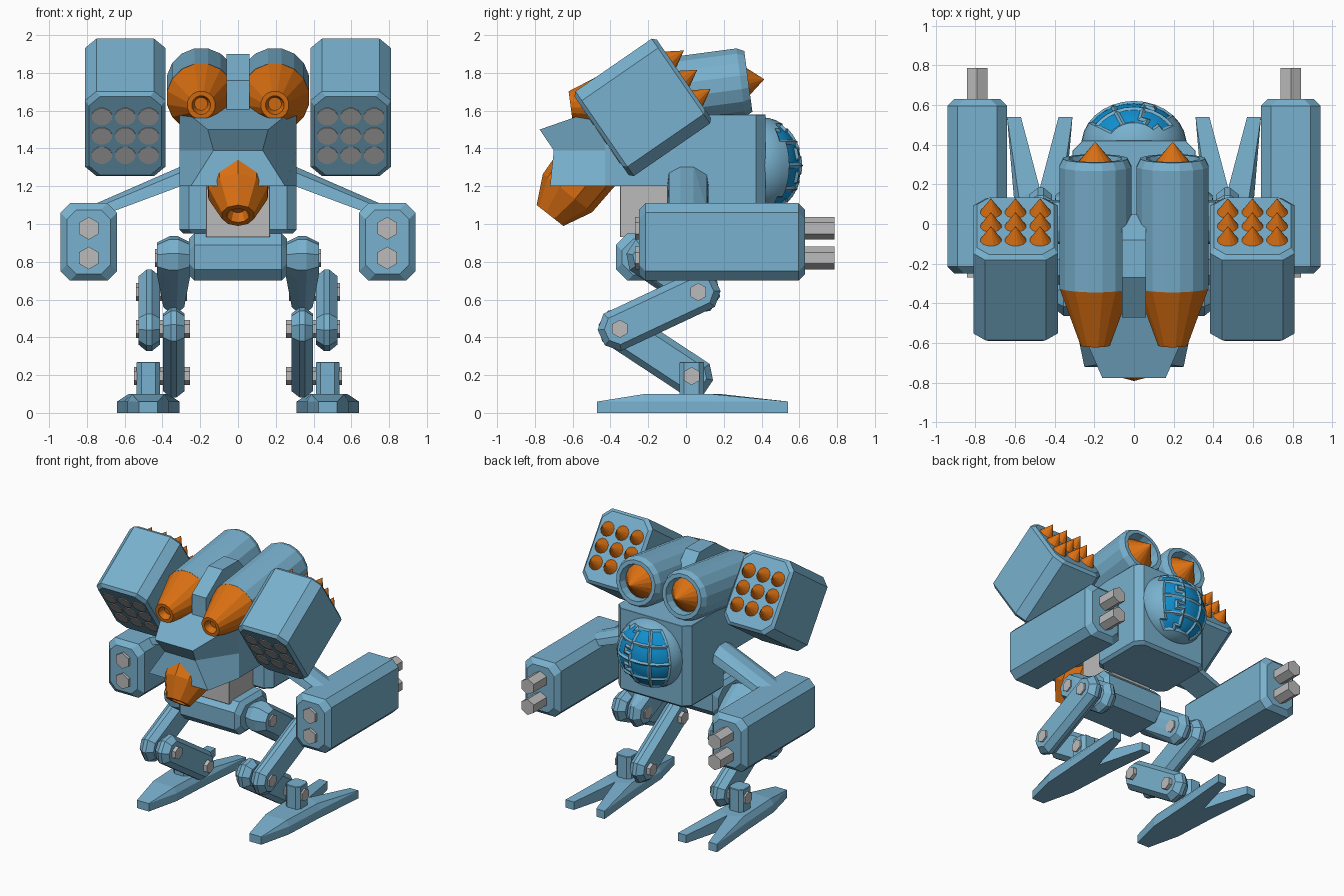
import bpy, bmesh, math
from mathutils import Matrix, Vector

if "Cube" in bpy.data.objects:
    bpy.data.objects.remove(bpy.data.objects["Cube"])


def material(name, rgb):
    m = bpy.data.materials.new(name)
    m.diffuse_color = (*rgb, 1)
    m.use_nodes = True
    m.node_tree.nodes["Principled BSDF"].inputs["Base Color"].default_value = m.diffuse_color
    return m


BLUE = material("armour blue", (0.19, 0.44, 0.62))
ORANGE = material("warhead orange", (0.70, 0.16, 0.006))
GREY = material("metal grey", (0.50, 0.50, 0.50))
GLASS = material("canopy glass", (0.005, 0.28, 0.64))


def finish(name, bm, *mats):
    bmesh.ops.recalc_face_normals(bm, faces=bm.faces)
    me = bpy.data.meshes.new(name)
    bm.to_mesh(me)
    bm.free()
    for m in mats:
        me.materials.append(m)
    ob = bpy.data.objects.new(name, me)
    bpy.context.collection.objects.link(ob)
    return ob


def hull(name, mat, points):
    """Convex solid around a set of points."""
    bm = bmesh.new()
    vs = [bm.verts.new(p) for p in points]
    res = bmesh.ops.convex_hull(bm, input=vs)
    bmesh.ops.delete(bm, geom=[v for v in bm.verts if not v.link_faces], context='VERTS')
    bmesh.ops.dissolve_limit(bm, angle_limit=0.01, verts=bm.verts, edges=bm.edges)
    return finish(name, bm, mat)


def tilt(t):
    """Rotation taking local z to the direction at t degrees above +y."""
    return Matrix.Rotation(math.radians(t - 90), 4, 'X')


def cbox(name, mat, centre, half, c, e, rot=Matrix()):
    """Box with long edges (local z) cut by c and end rims cut by e."""
    a, b, h = half
    m = Matrix.Translation(centre) @ rot
    pts = []
    for inset, z in ((e, h), (0, h - e)):
        p, q = a - inset, b - inset
        for sx in (1, -1):
            for sy in (1, -1):
                for sz in (1, -1):
                    pts += [m @ Vector((sx * p, sy * (q - c), sz * z)),
                            m @ Vector((sx * (p - c), sy * q, sz * z))]
    return hull(name, mat, pts)


def lathe(name, mat, origin, rot, profile, n):
    """Revolve (distance, radius) points round the local z axis."""
    bm = bmesh.new()
    vs = [bm.verts.new((r, 0, s)) for s, r in profile]
    es = [bm.edges.new(p) for p in zip(vs, vs[1:])]
    bmesh.ops.spin(bm, geom=vs + es, axis=(0, 0, 1), cent=(0, 0, 0),
                   angle=math.tau, steps=n, use_merge=True)
    bmesh.ops.remove_doubles(bm, verts=bm.verts, dist=1e-4)
    bm.transform(Matrix.Translation(origin) @ rot @ Matrix.Rotation(math.pi / n, 4, 'Z'))
    return finish(name, bm, mat)


def rod(name, mat, p0, p1, r, n=6):
    d = Vector(p1) - Vector(p0)
    rot = d.to_track_quat('Z', 'Y').to_matrix().to_4x4()
    return lathe(name, mat, p0, rot, [(0, 0), (0, r), (d.length, r), (d.length, 0)], n)


def link(name, x, w0, w1, p0, p1, r):
    """Leg link with octagonal ends and ridged edges; p are (y, z)."""
    ang = math.atan2(p1[1] - p0[1], p1[0] - p0[0])
    pts = []
    for (y, z), w in ((p0, w0), (p1, w1)):
        for k in range(8):
            t = ang + (k + 0.5) * math.pi / 4
            for dx, f in ((w, 0.7), (0.25 * w, 1), (-0.25 * w, 1), (-w, 0.7)):
                pts.append((x + dx, y + f * r * math.cos(t), z + f * r * math.sin(t)))
    return hull(name, BLUE, pts)


# torso
cbox("torso_rear", BLUE, (0, 0.18, 1.265), (0.31, 0.24, 0.315), 0.05, 0.02)
cbox("torso_top", BLUE, (0, -0.03, 1.39), (0.31, 0.45, 0.19), 0.05, 0.002)
cbox("waist", GREY, (0, -0.19, 1.08), (0.17, 0.16, 0.15), 0.002, 0.002)
cbox("pelvis", BLUE, (0, -0.18, 0.825), (0.125, 0.19, 0.26), 0.06, 0.03,
     Matrix.Rotation(math.pi / 2, 4, 'Y'))

# nose: back section joined to a front section with an overhanging lip
bm = bmesh.new()
back = [(0.31, -0.43, 1.62), (0.31, -0.43, 1.39), (0.31, -0.43, 1.2)]
front = [(0.16, -0.775, 1.5), (0.13, -0.70, 1.39), (0.25, -0.72, 1.2)]
rings = [[bm.verts.new(p) for p in sec] + [bm.verts.new((-x, y, z)) for x, y, z in reversed(sec)]
         for sec in (back, front)]
for i in range(6):
    j = (i + 1) % 6
    bm.faces.new((rings[0][i], rings[0][j], rings[1][j], rings[1][i]))
for r in rings:
    bm.faces.new((r[0], r[1], r[4], r[5]))
    bm.faces.new((r[1], r[2], r[3], r[4]))
finish("nose", bm, BLUE)

# chin gun
lathe("chin_gun", ORANGE, (0, -0.72, 1.045), tilt(52),
      [(0.05, 0), (0.05, 0.04), (0, 0.06), (0, 0.09), (0.15, 0.165), (0.34, 0.175), (0.34, 0)], 10)

# spine block between the launch tubes
hull("spine_block", BLUE, [(x, y, z) for x in (-0.06, 0.06) for y, z in
     ((0.05, 1.58), (0.05, 1.75), (-0.08, 1.9), (-0.27, 1.9), (-0.47, 1.76), (-0.47, 1.58))])

# cockpit dome with recessed glass panels
bm = bmesh.new()
bmesh.ops.create_uvsphere(bm, u_segments=30, v_segments=18, radius=1)
bm.transform(Matrix.Translation((0, 0.40, 1.31)) @ Matrix.Diagonal((0.265, 0.22, 0.255, 1)))
panels = {}
for f in bm.faces:
    c = f.calc_center_median() - Vector((0, 0.40, 1.31))
    lon = math.degrees(math.atan2(c.y / 0.22, c.x / 0.265))
    n = Vector((c.x / 0.265, c.y / 0.22, c.z / 0.255)).normalized()
    lat = math.degrees(math.asin(n.z))
    if 36 < lon < 144 and abs(lat) < 60:
        panels.setdefault((int(lon // 36), math.floor(lat / 30)), []).append(f)
for faces in panels.values():
    bmesh.ops.inset_region(bm, faces=faces, thickness=0.014, depth=-0.01, use_even_offset=True)
    for f in faces:
        f.material_index = 1
dome = finish("cockpit_dome", bm, BLUE, GLASS)
bpy.context.view_layer.objects.active = dome
dome.select_set(True)
bpy.ops.object.shade_smooth_by_angle(angle=math.radians(30))

for s, side in ((1, "right"), (-1, "left")):
    # launch tube with tapered nozzle and warhead
    o, rt = (s * 0.195, 0.33, 1.755), tilt(7.6)
    lathe(side + "_tube", BLUE, o, rt, [(-0.656, 0), (-0.656, 0.185), (-0.04, 0.185), (0, 0.165),
                                       (0, 0.135), (-0.06, 0.125), (-0.06, 0)], 16)
    lathe(side + "_tube_nozzle", ORANGE, o, rt, [(-0.655, 0), (-0.655, 0.184), (-0.95, 0.075),
                                                (-0.95, 0.05), (-0.90, 0.035), (-0.90, 0)], 16)
    lathe(side + "_tube_warhead", ORANGE, o, rt, [(-0.058, 0), (-0.058, 0.122), (0.085, 0)], 16)

    # missile pod with vents and warheads in a 3 by 3 grid
    rp = tilt(34.6)
    c = Vector((s * 0.597, -0.229, 1.6175))
    cbox(side + "_missile_pod", BLUE, c, (0.213, 0.2725, 0.265), 0.06, 0.02, rp)
    for i in (-1, 0, 1):
        for j in (-1, 0, 1):
            at = c + rp @ Vector((i * 0.124, j * 0.124, 0))
            lathe(side + "_pod_vent", GREY, at, rp,
                  [(-0.26, 0), (-0.26, 0.055), (-0.269, 0.055), (-0.269, 0)], 12)
            lathe(side + "_pod_warhead", ORANGE, at, rp,
                  [(0.26, 0), (0.26, 0.054), (0.265, 0.054), (0.35, 0)], 12)

    # arm: strut, forearm and twin barrels
    hull(side + "_upper_arm", BLUE,
         [(s * x, y, z0 + h) for x, z0, k in ((0.29, 1.205, 0.105), (0.76, 1.03, 0.075))
          for y, h in ((-0.1, 0), (0.12, 0), (-0.09, 0.7 * k), (0.11, 0.6 * k), (-0.03, k), (0.04, k))])
    cbox(side + "_forearm", BLUE, (s * 0.79, 0.19, 0.905), (0.15, 0.205, 0.44), 0.05, 0.035, tilt(0))
    for z in (0.977, 0.82):
        rod(side + "_barrel", GREY, (s * 0.79, -0.27, z), (s * 0.79, 0.785, z), 0.06)

    # leg: hip, thigh and shin zigzag joined by hexagonal pins
    hip, upper, knee, ankle = (-0.2, 0.82), (0.065, 0.64), (-0.35, 0.445), (0.03, 0.195)
    link(side + "_hip", s * 0.34, 0.09, 0.055, hip, upper, 0.118)
    link(side + "_thigh", s * 0.47, 0.058, 0.058, upper, knee, 0.118)
    link(side + "_shin", s * 0.34, 0.058, 0.058, knee, ankle, 0.115)
    for p, x0, x1 in ((hip, 0.2, 0.44), (upper, 0.27, 0.54), (knee, 0.255, 0.54), (ankle, 0.255, 0.55)):
        rod(side + "_leg_pin", GREY, (s * x0, *p), (s * x1, *p), 0.048)
    cbox(side + "_ankle", BLUE, (s * 0.475, 0.03, 0.17), (0.062, 0.065, 0.1), 0.025, 0.004)

    # forked foot
    half = [(0.05, -0.47, 0.06), (0.11, -0.22, 0.1), (0.13, 0.13, 0.1), (0.165, 0.54, 0.06),
            (0.095, 0.54, 0.06)]
    outline = half + [(0, 0.18, 0.1)] + [(-x, y, z) for x, y, z in reversed(half)]
    bm = bmesh.new()
    low = [bm.verts.new((s * 0.475 + x, y, 0)) for x, y, z in outline]
    mid = [bm.verts.new((s * 0.475 + x, y, 0.06)) for x, y, z in outline]
    top = [bm.verts.new((s * 0.475 + x * (1 if z < 0.1 else 0.8), y, z)) for x, y, z in outline]
    for a, b in ((low, mid), (mid, top)):
        for i in range(len(outline)):
            j = (i + 1) % len(outline)
            bm.faces.new((a[i], a[j], b[j], b[i]))
    bm.faces.new(low)
    # top: heel, middle, and the two toes
    for ids in ((0, 1, 9, 10), (1, 2, 5, 8, 9), (2, 3, 4, 5), (5, 6, 7, 8)):
        bm.faces.new([top[i] for i in ids])
    bmesh.ops.remove_doubles(bm, verts=bm.verts, dist=1e-4)
    finish(side + "_foot", bm, BLUE)
